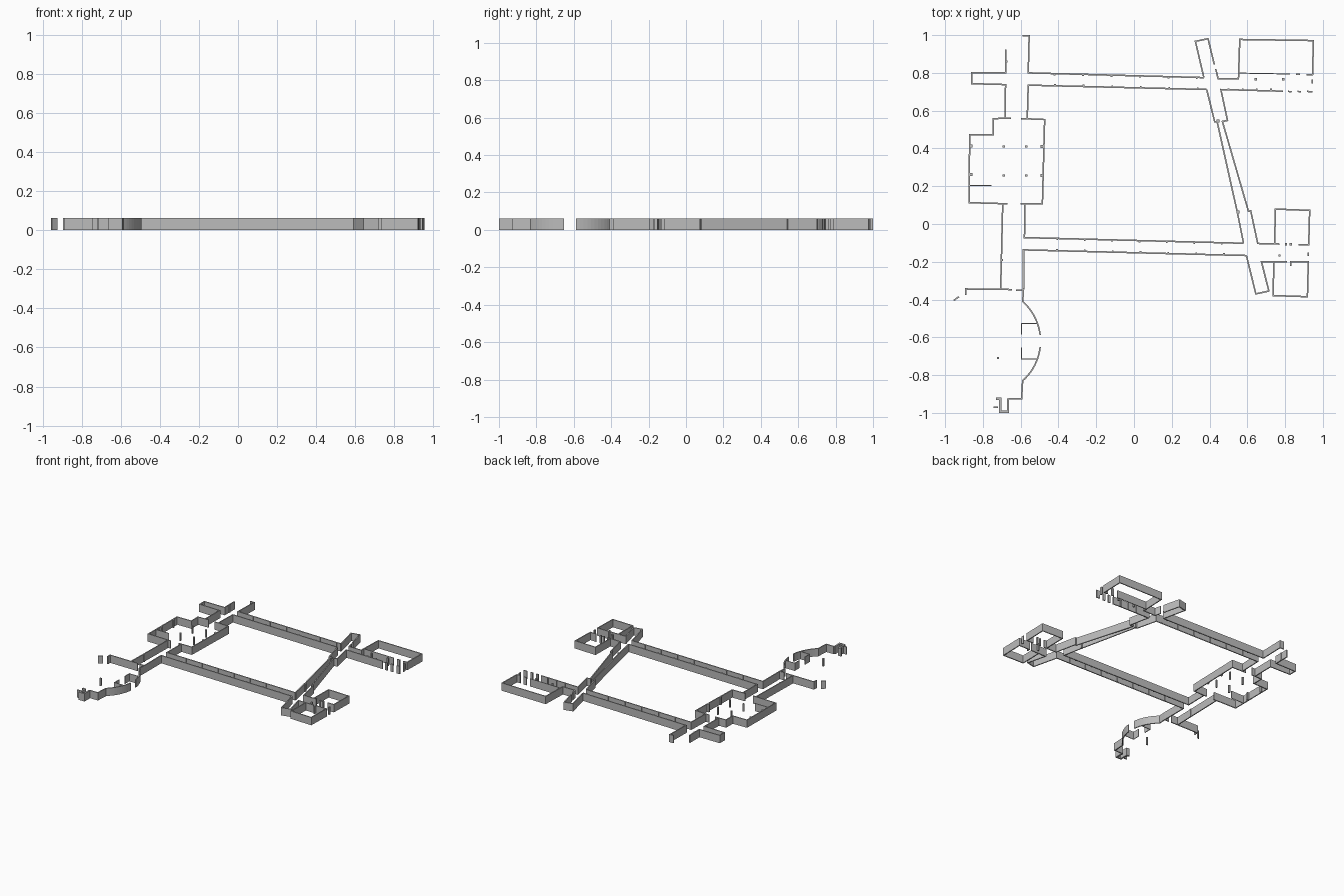
import bpy
import bmesh
from math import cos, sin, radians
from mathutils import Vector

cube = bpy.data.objects.get("Cube")
if cube:
    bpy.data.objects.remove(cube, do_unlink=True)

HEIGHT = 0.062
THICK = 0.008
THIN = 0.005

stone = bpy.data.materials.new("wall_grey")
stone.use_nodes = True
grey = (0.5, 0.5, 0.5, 1)
stone.diffuse_color = grey
stone.node_tree.nodes["Principled BSDF"].inputs["Base Color"].default_value = grey


def extrude_outline(name, outline):
    """Upright prism over a closed plan outline."""
    bm = bmesh.new()
    face = bm.faces.new([bm.verts.new((p.x, p.y, 0)) for p in outline])
    top = bmesh.ops.extrude_face_region(bm, geom=[face])["geom"]
    moved = [v for v in top if isinstance(v, bmesh.types.BMVert)]
    bmesh.ops.translate(bm, verts=moved, vec=(0, 0, HEIGHT))
    bmesh.ops.recalc_face_normals(bm, faces=bm.faces)
    mesh = bpy.data.meshes.new(name)
    bm.to_mesh(mesh)
    bm.free()
    mesh.materials.append(stone)
    obj = bpy.data.objects.new(name, mesh)
    bpy.context.scene.collection.objects.link(obj)
    return obj


def wall(name, *points, thick=THICK):
    """Wall of even thickness along a plan path, with mitred corners."""
    path = [Vector(p) for p in points]
    steps = [(b - a).normalized() for a, b in zip(path, path[1:])]
    normals = [Vector((-s.y, s.x)) for s in steps]
    left, right = [], []
    for i, p in enumerate(path):
        before = normals[max(i - 1, 0)]
        after = normals[min(i, len(normals) - 1)]
        offset = (before + after) / (1 + before.dot(after)) * thick / 2
        left.append(p + offset)
        right.append(p - offset)
    return extrude_outline(name, left + right[::-1])


def post(name, x, y, size=0.012):
    """Square column."""
    return wall(name, (x - size / 2, y), (x + size / 2, y), thick=size)


def pilasters(name, start, end, count, first, last, side):
    """Evenly spaced nubs on one face of a corridor wall."""
    a, b = Vector(start), Vector(end)
    for i in range(count):
        p = a.lerp(b, first + (last - first) * i / (count - 1))
        post(name, p.x, p.y + side * THIN, 0.009)


# Long corridors running east to west
north_top = (-0.56, 0.8), (0.37, 0.775)
north_low = (-0.56, 0.735), (0.385, 0.712)
south_top = (-0.58, -0.072), (0.58, -0.102)
south_low = (-0.585, -0.137), (0.595, -0.167)
for name, ends, count, last, side in (
        ("north_corridor_pilaster", north_top, 6, 0.96, -1),
        ("north_corridor_pilaster", north_low, 6, 0.95, 1),
        ("south_corridor_pilaster", south_top, 7, 0.9, -1),
        ("south_corridor_pilaster", south_low, 7, 0.9, 1)):
    pilasters(name, *ends, count, 0.15, last, side)

# North-west passage and its side bay
wall("northwest_passage_wall", (-0.68, 0.925), (-0.68, 0.802), (-0.86, 0.802),
     (-0.86, 0.743), (-0.68, 0.738), (-0.683, 0.56))
post("northwest_passage_pilaster", -0.677, 0.86)
wall("north_corridor_upper_wall", (-0.59, 0.996), (-0.555, 0.996), *north_top)
wall("north_corridor_lower_wall", (-0.565, 0.56), (-0.56, 0.735), north_low[1])

# Columned hall
wall("hall_west_wall", (-0.65, 0.56), (-0.745, 0.558), (-0.745, 0.473),
     (-0.87, 0.472), (-0.873, 0.113), (-0.67, 0.107))
wall("hall_east_wall", (-0.597, 0.558), (-0.473, 0.553), (-0.485, 0.108), (-0.6, 0.107))
wall("hall_partition", (-0.87, 0.205), (-0.755, 0.205), thick=THIN)
for y in (0.41, 0.257):
    for x in (-0.69, -0.57):
        post("hall_column", x, y)
    post("hall_west_pilaster", -0.864, y + 0.004, 0.016)
    post("hall_east_pilaster", -0.487, y, 0.016)

# South-west passage
wall("southwest_passage_west_wall", (-0.695, 0.107), (-0.706, -0.345))
post("southwest_passage_pilaster", -0.7, -0.19)
wall("south_corridor_upper_wall", (-0.577, 0.107), *south_top)
wall("south_corridor_lower_wall", (-0.585, -0.345), *south_low)
wall("forecourt_north_wall", (-0.892, -0.375), (-0.892, -0.344), (-0.645, -0.347))
wall("forecourt_corner_wall", (-0.955, -0.405), (-0.927, -0.385))
post("forecourt_column", -0.72, -0.71)


# Curved apse, mirrored about its centre line
def apse_arc(sign):
    angles = [6.5 + 42 * i / 10 for i in range(11)]
    return [(-0.775 + 0.28 * cos(radians(a)), -0.62 + sign * 0.28 * sin(radians(a)))
            for a in angles]


wall("apse_north_wall", *apse_arc(1), (-0.585, -0.35), (-0.625, -0.35))
wall("apse_south_wall", *apse_arc(-1), (-0.595, -0.925), (-0.664, -0.925))
for sign in (1, -1):
    wall("apse_chamber_wall", (-0.51, -0.62 + sign * 0.094), (-0.595, -0.62 + sign * 0.094),
         (-0.595, -0.62 + sign * 0.034), thick=THIN)

# South entrance
wall("entrance_niche", (-0.73, -0.925), (-0.708, -0.925), (-0.708, -0.993),
     (-0.667, -0.993), (-0.667, -0.925), thick=0.013)
wall("entrance_stub", (-0.745, -0.97), (-0.72, -0.97))

# Slanted east corridor
wall("slanted_corridor_north_end", (0.37, 0.775), (0.325, 0.967), (0.392, 0.981),
     (0.425, 0.845))
wall("slanted_corridor_west_wall", (0.385, 0.712), (0.427, 0.542), (0.44, 0.542),
     (0.547, 0.062), (0.58, -0.102))
wall("slanted_corridor_east_wall", (0.79, 0.703), (0.46, 0.712), (0.495, 0.548),
     (0.468, 0.543), (0.606, 0.067), (0.618, 0.07), (0.655, -0.103), (0.77, -0.106))
post("slanted_corridor_pier", 0.444, 0.545, 0.016)
post("slanted_corridor_pier", 0.55, 0.063, 0.016)
wall("slanted_corridor_south_end", (0.595, -0.167), (0.645, -0.37), (0.714, -0.355),
     (0.675, -0.2), (0.81, -0.2))

# North-east room
wall("northeast_room_wall", (0.433, 0.82), (0.445, 0.77), (0.553, 0.77), (0.56, 0.977),
     (0.95, 0.971), (0.945, 0.79), (0.913, 0.79))
wall("northeast_room_south_wall", (0.555, 0.799), (0.825, 0.794), thick=THIN)
wall("northeast_room_south_pier", (0.857, 0.793), (0.88, 0.793))
wall("northeast_room_jamb", (0.943, 0.765), (0.943, 0.745))
for x in (0.645, 0.79):
    post("northeast_gallery_column", x, 0.767)
for start, end in ((0.815, 0.835), (0.865, 0.885), (0.915, 0.945)):
    wall("northeast_gallery_pier", (start, 0.702), (end, 0.7))
for i in range(4):
    post("northeast_gallery_pilaster", 0.5 + 0.075 * i, 0.713, 0.009)

# South-east rooms
wall("southeast_upper_room_wall", (0.745, -0.103), (0.748, 0.079), (0.93, 0.072),
     (0.925, -0.11), (0.87, -0.109))
wall("southeast_lower_room_wall", (0.74, -0.2), (0.737, -0.379), (0.918, -0.385),
     (0.923, -0.2), (0.825, -0.2))
wall("southeast_lower_room_stub", (0.829, -0.198), (0.829, -0.222))
for x in (0.805, 0.83):
    post("southeast_room_pier", x, -0.107)
post("southeast_passage_column", 0.77, -0.167)
wall("southeast_passage_jamb", (0.922, -0.152), (0.922, -0.17))
